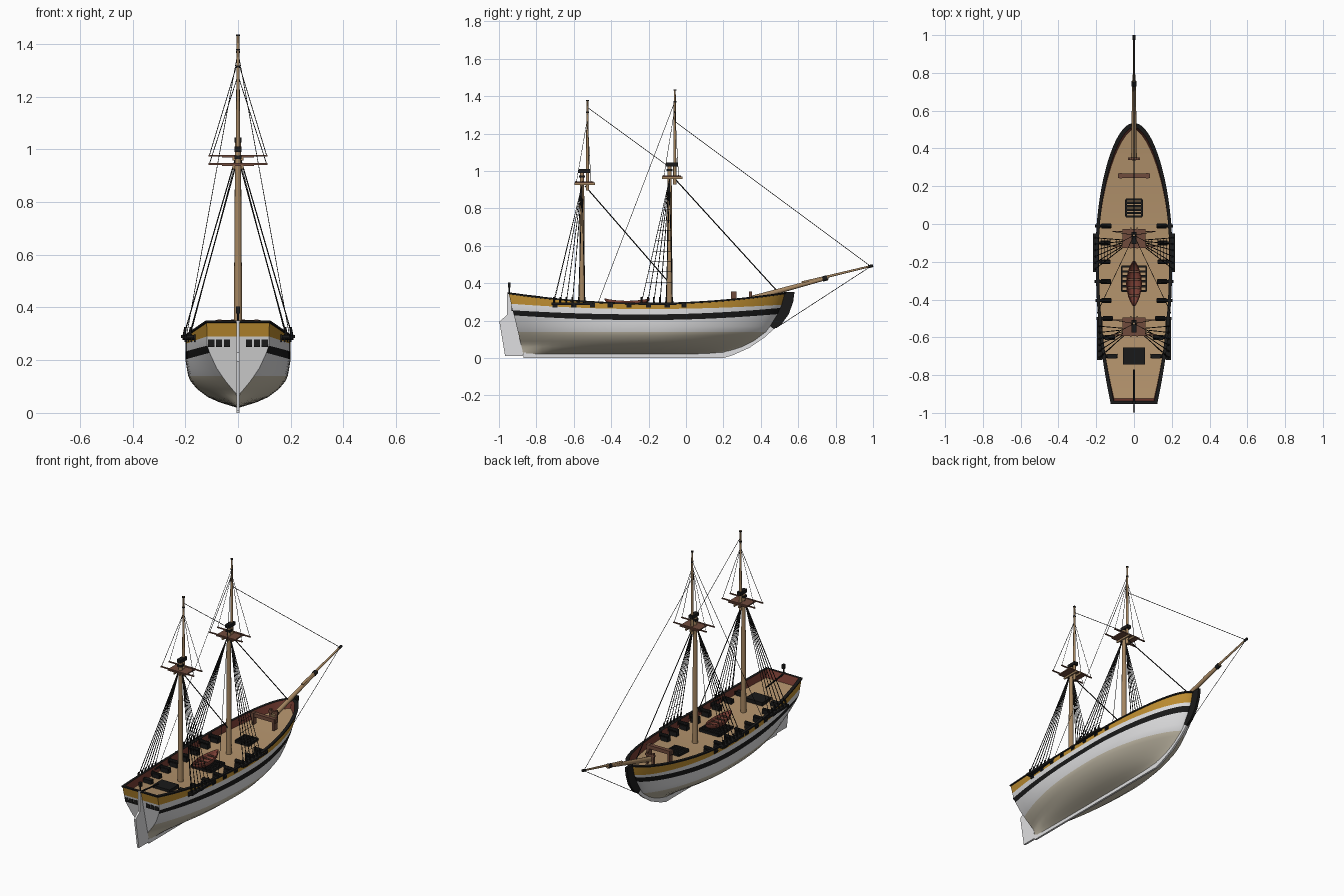
import bpy, bmesh, math
from mathutils import Vector

old = bpy.data.objects.get("Cube")
if old:
    bpy.data.objects.remove(old, do_unlink=True)


def material(name, r, g, b):
    m = bpy.data.materials.new(name)
    m.use_nodes = True
    m.diffuse_color = (r, g, b, 1)
    m.node_tree.nodes["Principled BSDF"].inputs["Base Color"].default_value = (r, g, b, 1)
    return m


WHITE = material("hull white", .74, .74, .75)
BOTTOM = material("bottom beige", .56, .51, .40)
YELLOW = material("ochre yellow", .52, .27, .03)
BLACK = material("tar black", .01, .01, .01)
DECK = material("deck planking", .45, .29, .15)
SPAR = material("spar wood", .38, .24, .12)
RED = material("bulwark red", .20, .05, .035)
BROWN = material("dark brown wood", .16, .07, .045)


def finish(name, bm, mats):
    me = bpy.data.meshes.new(name)
    bmesh.ops.recalc_face_normals(bm, faces=bm.faces)
    bm.to_mesh(me)
    bm.free()
    for m in mats:
        me.materials.append(m)
    ob = bpy.data.objects.new(name, me)
    bpy.context.collection.objects.link(ob)
    return ob


def box(name, centre, size, mat):
    bm = bmesh.new()
    bmesh.ops.create_cube(bm, size=1)
    for v in bm.verts:
        v.co = Vector(c + p * s for c, p, s in zip(centre, v.co, size))
    return finish(name, bm, [mat])


def spar(name, a, b, r1, r2, mat, sides=12):
    a, b = Vector(a), Vector(b)
    bm = bmesh.new()
    bmesh.ops.create_cone(bm, cap_ends=True, segments=sides, radius1=r1, radius2=r2, depth=(b - a).length)
    turn = (b - a).to_track_quat('Z', 'Y')
    for v in bm.verts:
        v.co = turn @ v.co + (a + b) / 2
    return finish(name, bm, [mat])


def prism(name, outline, half, mat):
    bm = bmesh.new()
    face = bm.faces.new([bm.verts.new((-half, y, z)) for y, z in outline])
    new = bmesh.ops.extrude_face_region(bm, geom=[face])["geom"]
    for v in new:
        if isinstance(v, bmesh.types.BMVert):
            v.co.x = half
    bm.faces.new([v for v in face.verts]) if not face.is_valid else None
    return finish(name, bm, [mat])


# Hull shape: sheer lines, end profiles and half breadths
def table(pts, v):
    for (a, p), (b, q) in zip(pts, pts[1:]):
        if v <= b:
            return p + (q - p) * max(0, v - a) / (b - a)
    return pts[-1][1]


def sheer(stern, mid, bow):
    def height(y):
        t = (y + .2) / .74
        return mid + ((bow if t > 0 else stern) - mid) * t * t
    return height


rail = sheer(.35, .295, .35)
deck = sheer(.30, .25, .30)


def flat(z):
    return lambda y: z


def y_stern(z):
    return -.865 - .24 * z


def y_bow(z):
    return table([(.02, .21), (.05, .30), (.09, .37), (.14, .43), (.18, .46), (.23, .49), (.3, .52), (.35, .53)], z)


def half_breadth(u, z):
    mid = table([(.02, .005), (.04, .07), (.06, .115), (.09, .155), (.12, .18), (.14, .189), (.2, .2), (.28, .199), (.35, .195)], z)
    stern = table([(.07, .004), (.11, .04), (.18, .088), (.25, .117), (.35, .119)], z)
    stern = min(stern, mid)
    if u < .55:
        t = (.55 - u) / .55
        return stern + (mid - stern) * (1 - t ** 2.4)
    t = min(1, (u - .55) / .45)
    power = table([(.02, 1.3), (.14, .75), (.35, .53)], z)
    return mid * (1 - t * t) ** power


def width_at(y, z):
    return half_breadth((y - y_stern(z)) / (y_bow(z) - y_stern(z)), z)


def loft(name, rows, mats):
    """rows: (height line, width offset, width scale, end inset, strip colour, transom colour)"""
    steps = 36
    bm = bmesh.new()
    lines = []
    for line, offset, scale, inset, _, _ in rows:
        pts = []
        for i in range(steps + 1):
            u = 1 - (1 - i / steps) ** 1.7
            z = line(-.94 + 1.48 * u)
            y = y_stern(z) + inset + (y_bow(z) - y_stern(z) - 2 * inset) * u
            x = max(0, half_breadth(u, z) + offset) * scale if i < steps else 0
            pts.append((x, y, z))
        pts.insert(0, (0, pts[0][1], pts[0][2]))
        lines.append([bm.verts.new(p) for p in pts])
    for k in range(1, len(rows)):
        for i in range(steps + 1):
            a, b = lines[k - 1], lines[k]
            f = bm.faces.new((a[i], a[i + 1], b[i + 1], b[i]))
            f.material_index = mats.index(rows[k][5 if i == 0 else 4])
    bmesh.ops.remove_doubles(bm, verts=bm.verts, dist=.00002)
    ob = finish(name, bm, mats)
    mod = ob.modifiers.new("mirror", 'MIRROR')
    mod.merge_threshold = .0001


outer = [(flat(z), 0, 1, 0, BOTTOM, WHITE) for z in (.02, .03, .04, .06, .075, .09, .12, .14)]
outer += [(line, 0, 1, 0, c, t) for line, c, t in (
    (flat(.17), WHITE, WHITE), (sheer(.228, .203, .235), WHITE, WHITE),
    (sheer(.255, .233, .268), BLACK, WHITE), (sheer(.29, .262, .285), WHITE, WHITE),
    (lambda y: rail(y) - .009, YELLOW, YELLOW))]
loft("hull", outer, [BOTTOM, WHITE, BLACK, YELLOW])

loft("rail_bulwark_and_deck", [
    (lambda y: rail(y) - .009, 0, 1, 0, BLACK, BLACK),
    (lambda y: rail(y) - .008, .004, 1, -.004, BLACK, BLACK),
    (rail, .004, 1, -.004, BLACK, BLACK),
    (rail, -.012, 1, .012, BLACK, BLACK),
    (deck, -.012, 1, .012, RED, RED),
    (deck, -.012, 0, .012, DECK, DECK)], [BLACK, RED, DECK])

# Backbone
prism("keel", [(-.87, 0), (.2, 0), (.2, .03), (-.87, .03)], .006, WHITE)
prism("forefoot", [(.2, 0), (.25, .015), (.34, .055), (.42, .11), (.47, .155), (.45, .17), (.36, .1), (.2, .03)], .006, WHITE)
prism("stem", [(.47, .155), (.51, .18), (.55, .235), (.573, .3), (.58, .352), (.525, .352), (.515, .3), (.485, .23), (.45, .17)], .008, BLACK)
prism("rudder", [(-.868, .01), (-.967, .01), (-.998, .195), (-.957, .23), (-.957, .35), (-.942, .35)], .006, WHITE)
spar("tiller", (0, -.95, .345), (0, -.77, .325), .005, .004, BLACK, 8)
spar("lantern_post", (0, -.945, .34), (0, -.945, .385), .004, .004, BLACK, 8)
box("lantern", (0, -.945, .39), (.016, .016, .026), BLACK)

# Stern windows and guns, both sides
for side, word in ((1, "left"), (-1, "right")):
    for i in range(3):
        x = side * (.042 + .03 * i)
        prism_y = y_stern(.264)
        w = box(f"stern_window_{word}_{i}", (x, prism_y, .264), (.024, .008, .027), BLACK)
    for i, y in enumerate((-.01, -.1, -.2, -.305, -.405, -.5, -.6, -.7)):
        w = width_at(y, .285)
        box(f"gun_port_{word}_{i}", (side * (w - .005), y, .283), (.018, .028, .027), BLACK)
        spar(f"gun_barrel_{word}_{i}", (side * (w - .075), y, .285), (side * (w + .012), y, .285), .011, .008, BLACK, 10)
        box(f"gun_carriage_{word}_{i}", (side * (w - .047), y, deck(y) + .013), (.05, .026, .026), BLACK)
    for part, y, x, length in (("fore", -.152, .202, .205), ("aft", -.61, .181, .22)):
        box(f"{part}_channel_{word}", (side * x, y, .29), (.028, length, .012), BLACK)

# Masts with tops, caps and topmasts
MASTS = (("fore", -.088, 1.04, .972, -.06, 1.435), ("aft", -.556, 1.005, .94, -.527, 1.38))
for n, y, head, top, ty, tip in MASTS:
    spar(n + "_lower_mast", (0, y, .24), (0, y, head), .0165, .011, SPAR, 16)
    spar(n + "_topmast", (0, ty, top - .045), (0, ty, tip), .009, .005, SPAR)
    spar(n + "_truck", (0, ty, tip - .006), (0, ty, tip), .008, .008, BLACK)
    spar(n + "_topmast_band", (0, ty, tip - .07), (0, ty, tip - .062), .008, .008, BLACK)
    box(n + "_mast_cap", (0, (y + ty) / 2, head - .005), (.026, .064, .02), BLACK)
    box(n + "_mast_collar", (0, y, head - .035), (.028, .03, .012), BLACK)
    box(n + "_top_platform", (0, y + .012, top), (.122, .1, .007), BROWN)
    for k, dy in enumerate((-.03, .048)):
        box(f"{n}_crosstree_{k}", (0, y + dy, top + .004), (.225, .007, .006), BROWN)
    for s in (-1, 1):
        box(f"{n}_trestle_{s}", (s * .016, y + .014, top - .008), (.008, .11, .012), SPAR)

# Bowsprit and jib boom
spar("bowsprit", (0, .34, .315), (0, .76, .43), .015, .010, SPAR)
spar("jib_boom", (0, .62, .402), (0, .99, .492), .008, .005, SPAR)
spar("bowsprit_band", (0, .73, .422), (0, .755, .429), .014, .014, BLACK)
spar("jib_boom_cap", (0, .975, .488), (0, 1.0, .494), .008, .008, BLACK)

# Deck furniture
box("windlass_barrel", (0, .255, .342), (.17, .024, .022), BROWN)
for s in (-1, 1):
    box(f"windlass_post_{s}", (s * .07, .255, .32), (.014, .03, .07), BROWN)
    box(f"bitt_post_{s}", (s * .02, .345, .32), (.012, .014, .07), BROWN)
box("bitt_crosspiece", (0, .345, .34), (.062, .012, .012), BROWN)
for n, y, w, l in (("fore", .085, .085, .09), ("main", -.29, .13, .13)):
    z = deck(y) + .008
    for s in (-1, 1):
        box(f"{n}_grating_side_{s}", (s * w / 2, y, z), (.01, l, .018), BLACK)
    for i in range(6):
        box(f"{n}_grating_bar_{i}", (0, y + l * (i / 5 - .5), z), (w, .012, .014), BLACK)
box("aft_hatch", (0, -.70, deck(-.7) + .01), (.115, .09, .022), BLACK)

# Ship's boat: pointed half shell with thwarts
bm = bmesh.new()
bmesh.ops.create_uvsphere(bm, u_segments=20, v_segments=12, radius=1)
bmesh.ops.delete(bm, geom=[v for v in bm.verts if v.co.z > .01], context='VERTS')
for v in bm.verts:
    x, y, z = v.co
    v.co = (x * .042 * (1 - .35 * y * y), -.315 + y * .122, .305 + z * .04 + .012 * y * y)
boat = finish("ships_boat", bm, [RED])
boat.modifiers.new("planking", 'SOLIDIFY').thickness = .005
for i in range(4):
    box(f"boat_thwart_{i}", (0, -.38 + i * .043, .298), (.066, .012, .005), BROWN)


# Rigging
def ropes(name, lines, radius):
    cu = bpy.data.curves.new(name, 'CURVE')
    cu.dimensions = '3D'
    cu.bevel_depth = radius
    cu.bevel_resolution = 0
    cu.materials.append(BLACK)
    for a, b in lines:
        sp = cu.splines.new('POLY')
        sp.points.add(1)
        for p, co in zip(sp.points, (a, b)):
            p.co = (*co, 1)
    bpy.context.collection.objects.link(bpy.data.objects.new(name, cu))


stays = [((0, -.06, 1.265), (0, .985, .492)), ((0, -.527, 1.34), (0, -.088, 1.02)), ((0, .985, .488), (0, .48, .16))]
ropes("topmast_stays", stays, .0016)
ropes("lower_stays", [((0, -.075, .975), (0, .49, .355)), ((0, -.54, .92), (0, -.088, .40))], .003)
shrouds, ratlines, light = [], [], []
for s in (-1, 1):
    for n, y, head, top, ty, tip in MASTS:
        fore = n == "fore"
        feet = [y + .015 - .033 * i for i in range(6)]
        x = .205 if fore else .184
        pairs = [(Vector((s * x, f, .295)), Vector((s * .012, y, top - .015))) for f in feet]
        shrouds += pairs
        for f in feet:
            spar(f"{n}_deadeye_{s}_{f:.2f}", (s * x, f, .29), (s * (x - .006), f, .325), .006, .005, BLACK, 6)
        if fore:
            for k in range(1, 10):
                t = k / 12
                ratlines.append((pairs[0][0].lerp(pairs[0][1], t), pairs[-1][0].lerp(pairs[-1][1], t)))
        for dy in (-.03, .048):
            light.append(((s * .11, y + dy, top), (0, ty, tip - .1)))
    light.append(((s * .195, -.47, .295), (0, -.06, 1.37)))
    light.append(((s * .18, -.71, .295), (s * .01, -.55, .95)))
ropes("shrouds", shrouds, .0022)
ropes("ratlines", ratlines, .0012)
ropes("topmast_shrouds_and_backstays", light, .0014)

# Smooth the rounded parts, keep edges crisp
bpy.ops.object.select_all(action='DESELECT')
for ob in bpy.context.scene.objects:
    if ob.type == 'MESH':
        ob.select_set(True)
        bpy.context.view_layer.objects.active = ob
bpy.ops.object.shade_smooth_by_angle(angle=math.radians(35))
